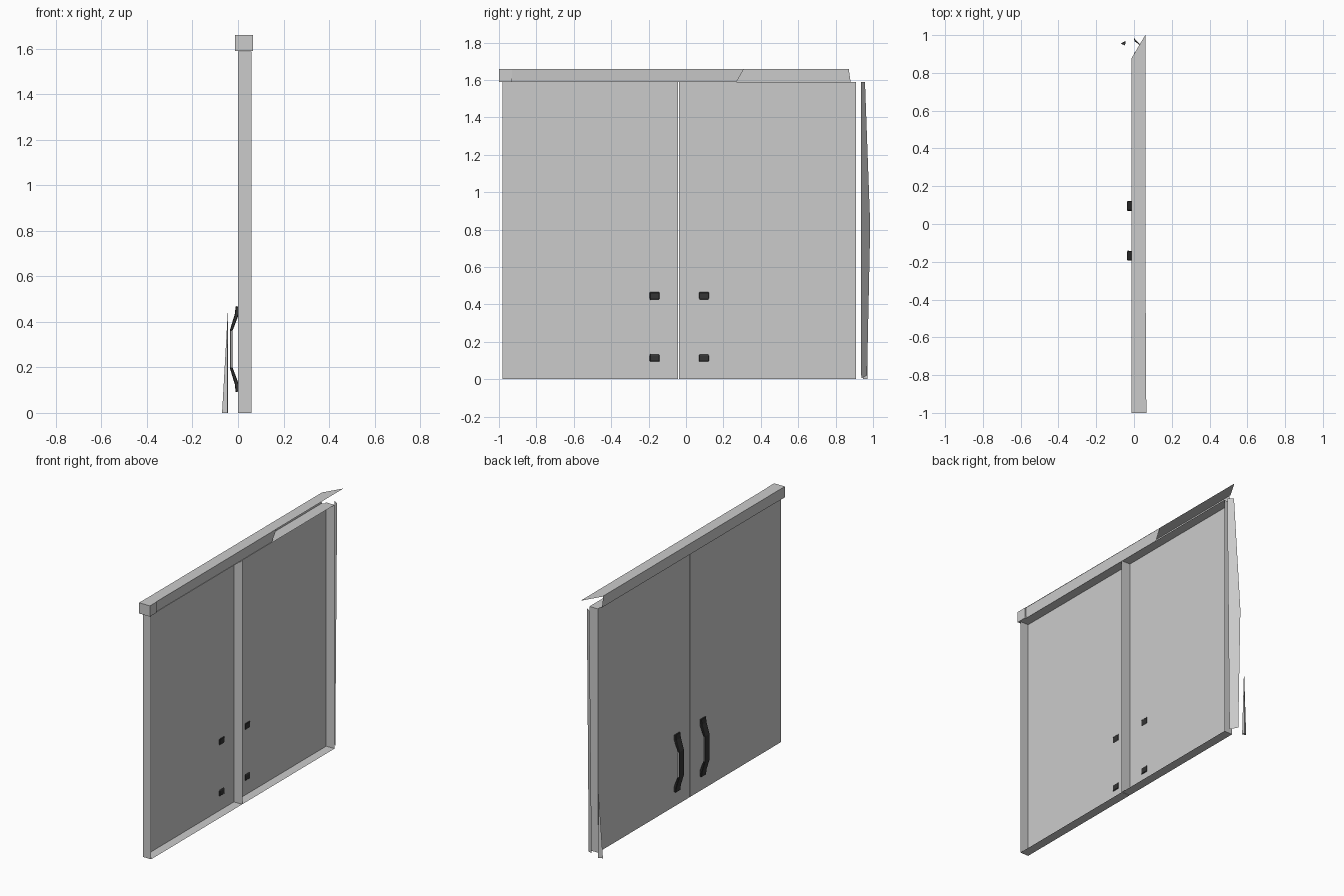
import bpy, bmesh

if "Cube" in bpy.data.objects:
    bpy.data.objects.remove(bpy.data.objects["Cube"])

def make(name, verts, faces, mat=None):
    me = bpy.data.meshes.new(name)
    me.from_pydata(verts, [], faces)
    ob = bpy.data.objects.new(name, me)
    bpy.context.collection.objects.link(ob)
    if mat:
        me.materials.append(mat)
    return ob

def box(name, x, y, z, open_axis=None):
    """Box from ranges; open_axis drops the +x side to leave a folded-sheet tray."""
    v = [(a, b, c) for a in x for b in y for c in z]
    f = [(0, 1, 3, 2), (0, 4, 5, 1), (2, 3, 7, 6), (0, 2, 6, 4), (1, 5, 7, 3)]
    if open_axis is None:
        f.append((4, 6, 7, 5))
    return make(name, v, f)

def extrude_y(name, profile, y0, y1, mat, bevel=0):
    """Extrude an (x, z) outline along y."""
    n = len(profile)
    v = [(x, y, z) for y in (y0, y1) for x, z in profile]
    f = [tuple(range(n)), tuple(range(2 * n - 1, n - 1, -1))]
    f += [(i, n + i, n + (i + 1) % n, (i + 1) % n) for i in range(n)]
    ob = make(name, v, f, mat)
    bm = bmesh.new()
    bm.from_mesh(ob.data)
    bmesh.ops.recalc_face_normals(bm, faces=bm.faces)
    bm.to_mesh(ob.data)
    bm.free()
    if bevel:
        m = ob.modifiers.new("bevel", 'BEVEL')
        m.width, m.segments = bevel, 1
    return ob

dark = bpy.data.materials.new("dark_plastic")
dark.diffuse_color = (0.035, 0.035, 0.035, 1)
dark.use_nodes = True
dark.node_tree.nodes["Principled BSDF"].inputs["Base Color"].default_value = dark.diffuse_color

# Two folded-sheet door leaves, open towards +x
box("door_left", (0.0, 0.06), (-0.98, -0.042), (0.0, 1.588), '+x')
box("door_right", (0.0, 0.06), (-0.038, 0.908), (0.0, 1.588), '+x')

# Top rail: mitred far end, +x wall stops part way along
b, t = 1.59, 1.66
make("rail_top", [(-0.012, -1, t), (0.063, -1, t), (0.06, 1, t), (-0.012, 0.88, t)], [(0, 1, 2, 3)])
make("rail_outer_wall", [(-0.012, -1, b), (-0.012, -1, t), (-0.012, 0.87, t), (-0.012, 0.88, b)], [(0, 1, 2, 3)])
make("rail_inner_wall", [(0.056, -0.93, b), (0.056, 0.27, b), (0.06, 0.31, t), (0.06, -0.93, t)], [(0, 1, 2, 3)])
make("rail_bottom", [(-0.012, -1, b), (-0.012, 0.88, b), (0.056, 0.905, b), (0.056, -1, b)], [(0, 1, 2, 3)])
box("rail_end_block", (-0.013, 0.065), (-1.0, -0.93), (b, t))

# Bowed pull handles on the -x side, with a pale grip core
half = [(0.004, 0.435), (0.004, 0.465), (-0.010, 0.470), (-0.014, 0.435), (-0.036, 0.362)]
inner = [(-0.025, 0.358)]
mirror = lambda pts: [(x, 0.56 - z) for x, z in reversed(pts)]
outline = half + mirror(half) + mirror(inner) + inner
for side, y in (("left", -0.168), ("right", 0.096)):
    extrude_y("handle_" + side, outline, y - 0.026, y + 0.026, dark, 0.003)
    extrude_y("handle_grip_" + side, [(-0.034, 0.36), (-0.034, 0.20), (-0.026, 0.20), (-0.026, 0.36)],
              y - 0.0265, y + 0.0265, None)

# Loose edge strip beside the right leaf
make("edge_strip", [(0.06, 0.935, 1.588), (0.026, 0.957, 1.588), (-0.0, 0.985, 0.82),
                    (0.002, 0.968, 0.02), (0.045, 0.937, 0.005)], [(0, 1, 2, 3, 4)])

# Small pointed sliver standing at the corner
make("corner_sliver", [(-0.07, 0.955, 0), (-0.045, 0.97, 0), (-0.047, 0.945, 0), (-0.045, 0.965, 0.44)],
     [(0, 1, 2), (0, 3, 1), (1, 3, 2), (2, 3, 0)])
